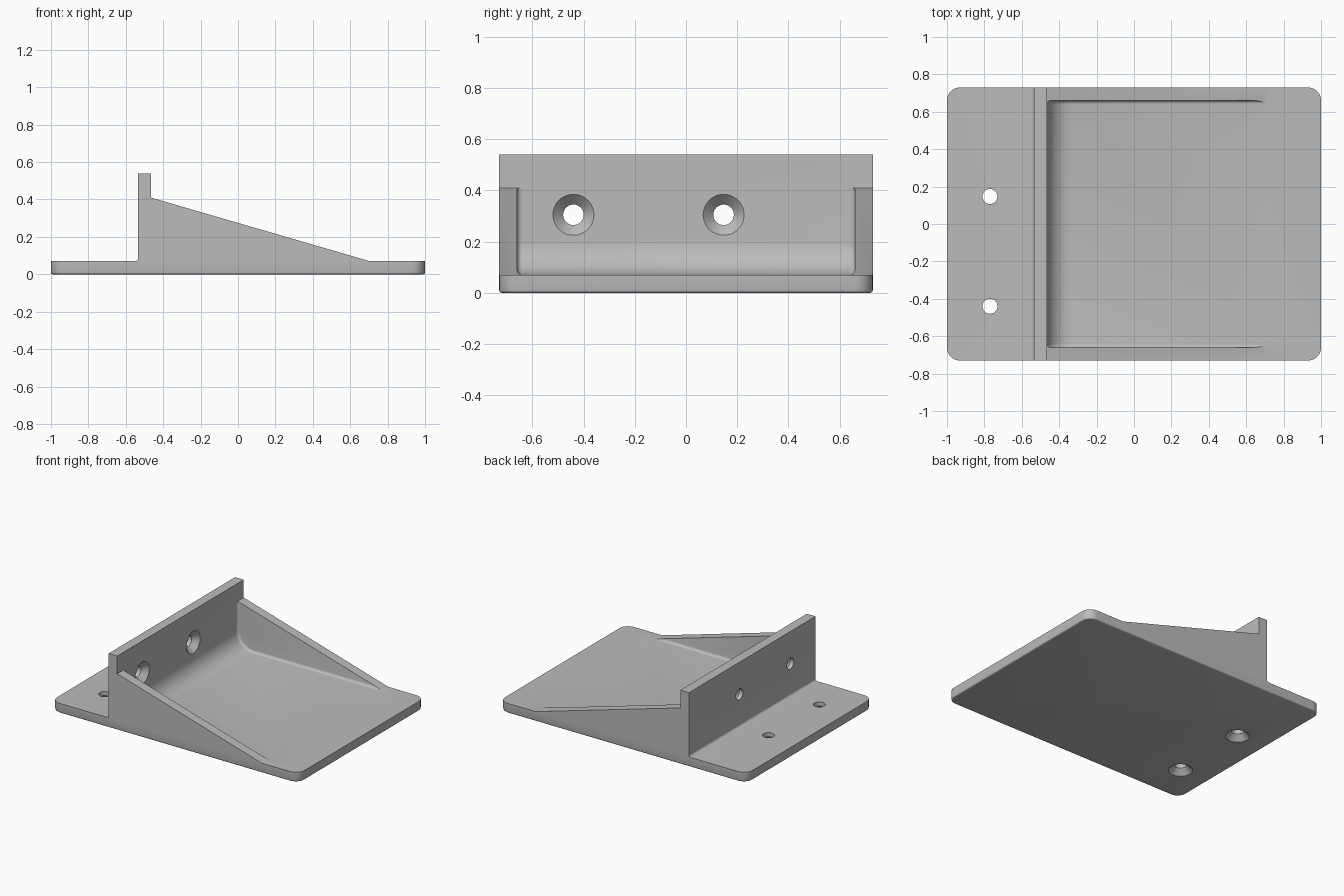
import bpy, bmesh, math
from mathutils import Matrix, Vector

if "Cube" in bpy.data.objects:
    bpy.data.objects.remove(bpy.data.objects["Cube"])

HALF_Y, PLATE, WALL_X = 0.73, 0.07, -0.465

grey = bpy.data.materials.new("light grey")
grey.diffuse_color = (0.5, 0.5, 0.5, 1)
grey.use_nodes = True
grey.node_tree.nodes["Principled BSDF"].inputs["Base Color"].default_value = grey.diffuse_color


def arc(cx, cz, r, a0, a1, n):
    """Points of an arc in the xz plane, angles in degrees."""
    return [(cx + r * math.cos(math.radians(a0 + (a1 - a0) * i / n)),
             cz + r * math.sin(math.radians(a0 + (a1 - a0) * i / n))) for i in range(n + 1)]


def extrude_y(profile, half):
    """Closed xz profile extruded from -half to half along y."""
    bm = bmesh.new()
    face = bm.faces.new([bm.verts.new((x, -half, z)) for x, z in profile])
    ext = bmesh.ops.extrude_face_region(bm, geom=[face])
    bmesh.ops.translate(bm, vec=(0, 2 * half, 0),
                        verts=[v for v in ext["geom"] if isinstance(v, bmesh.types.BMVert)])
    bmesh.ops.recalc_face_normals(bm, faces=bm.faces)
    return bm


def bevel(bm, edges, r, n):
    bmesh.ops.bevel(bm, geom=edges, offset=r, segments=n, profile=0.5,
                    affect='EDGES', clamp_overlap=False)


def finish(bm, name):
    mesh = bpy.data.meshes.new(name)
    bm.to_mesh(mesh)
    bm.free()
    mesh.materials.append(grey)
    ob = bpy.data.objects.new(name, mesh)
    bpy.context.collection.objects.link(ob)
    return ob


def screw_cutter(name, origin, direction):
    """Countersunk hole: wide mouth at origin, narrowing along direction."""
    bm = bmesh.new()
    n, rings = 48, []
    for r, d in [(0.10, -0.02), (0.04, 0.04), (0.04, 0.15)]:
        rings.append([bm.verts.new((r * math.cos(math.tau * i / n),
                                    r * math.sin(math.tau * i / n), d)) for i in range(n)])
    for a, b in zip(rings, rings[1:]):
        for i in range(n):
            j = (i + 1) % n
            bm.faces.new((a[i], a[j], b[j], b[i]))
    bm.faces.new(rings[0][::-1])
    bm.faces.new(rings[-1])
    rot = Vector((0, 0, 1)).rotation_difference(Vector(direction)).to_matrix().to_4x4()
    bm.transform(Matrix.Translation(origin) @ rot)
    bmesh.ops.recalc_face_normals(bm, faces=bm.faces)
    return finish(bm, name)


# Bracket body: plate, upright wall and sloped sides in one profile
outline = [(-1, 0), (1, 0), (1, PLATE), (0.705, PLATE), (WALL_X, 0.41), (WALL_X, 0.54),
           (-0.535, 0.54)] + arc(-0.55, PLATE + 0.015, 0.015, 0, -90, 5) + [(-1, PLATE)]
bm = extrude_y(outline, HALF_Y)
# rounded plate corners, then a softened bottom rim
bevel(bm, [e for e in bm.edges if all(abs(abs(v.co.x) - 1) < 1e-4 for v in e.verts)
           and abs(e.verts[0].co.z - e.verts[1].co.z) > 0.05], 0.07, 10)
bevel(bm, [e for e in bm.edges if all(v.co.z < 1e-4 for v in e.verts)
           and any(abs(f.normal.z) < 0.5 for f in e.link_faces)], 0.01, 3)
body = finish(bm, "bracket_body")

# Pocket between the side gussets, filleted against wall and floor
pocket = ([(1.3, PLATE), (1.3, 0.8), (WALL_X, 0.8)]
          + arc(WALL_X + 0.13, PLATE + 0.13, 0.13, 180, 270, 14))
bm = extrude_y(pocket, 0.66)
bevel(bm, [e for e in bm.edges if abs(e.verts[0].co.y - e.verts[1].co.y) < 1e-4], 0.02, 5)
cutters = [finish(bm, "pocket_cutter")]

# Countersunk screw holes in the wall and the plate
for y in (-0.44, 0.147):
    cutters.append(screw_cutter("wall_hole_cutter", (WALL_X, y, 0.305), (-1, 0, 0)))
    cutters.append(screw_cutter("plate_hole_cutter", (-0.77, y, 0), (0, 0, 1)))

bpy.context.view_layer.objects.active = body
body.select_set(True)
for c in cutters:
    mod = body.modifiers.new("cut", 'BOOLEAN')
    mod.operation, mod.solver, mod.object = 'DIFFERENCE', 'EXACT', c
    bpy.ops.object.modifier_apply(modifier=mod.name)
    bpy.data.objects.remove(c)
bpy.ops.object.shade_smooth_by_angle(angle=math.radians(30))
